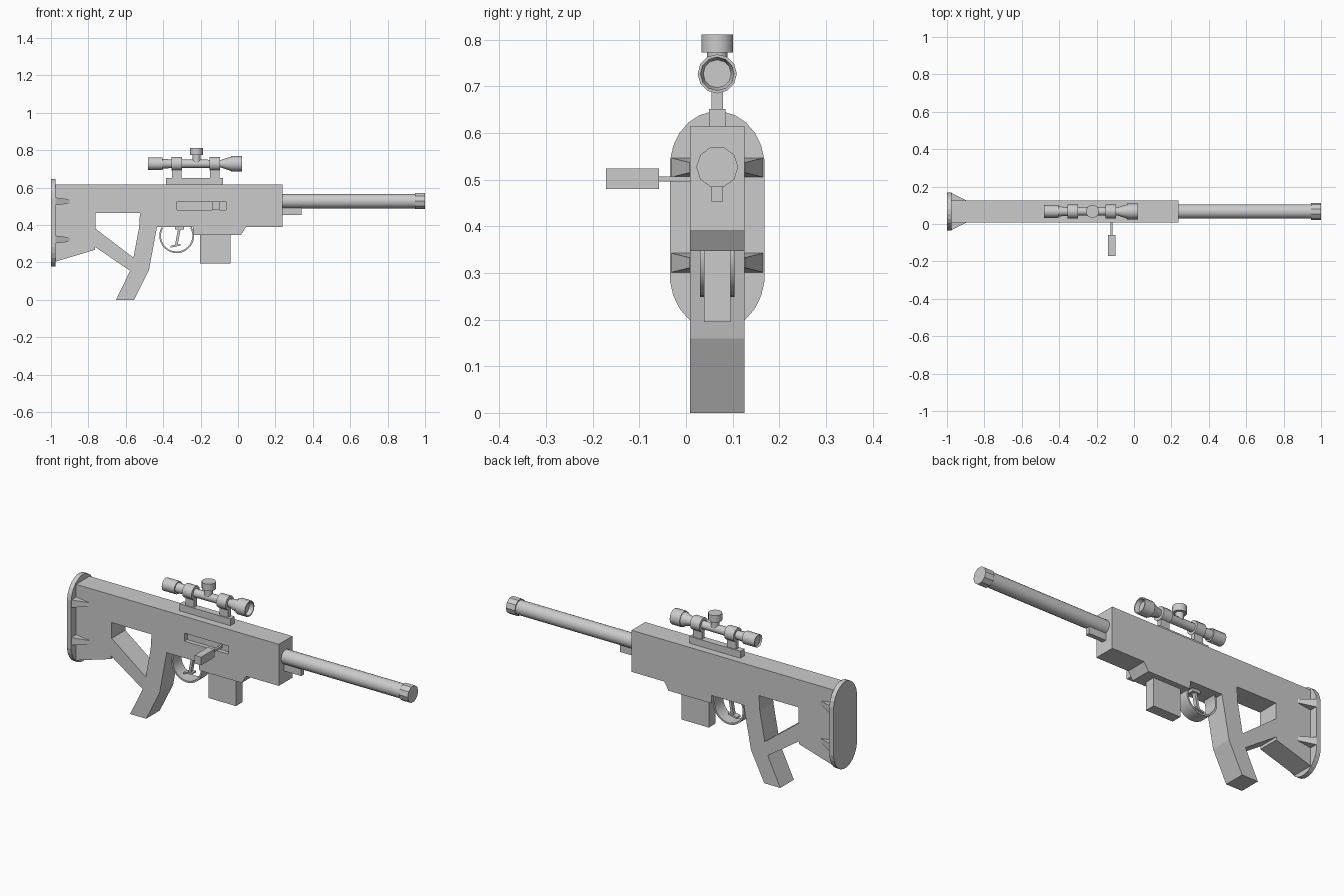
import bpy, bmesh, math
from mathutils import Vector

if "Cube" in bpy.data.objects:
    bpy.data.objects.remove(bpy.data.objects["Cube"])

CY = 0.067  # centre plane of the model


def finish(name, bm, smooth=False):
    bmesh.ops.recalc_face_normals(bm, faces=bm.faces)
    me = bpy.data.meshes.new(name)
    bm.to_mesh(me)
    bm.free()
    ob = bpy.data.objects.new(name, me)
    bpy.context.collection.objects.link(ob)
    if smooth:
        bpy.ops.object.select_all(action='DESELECT')
        bpy.context.view_layer.objects.active = ob
        ob.select_set(True)
        bpy.ops.object.shade_smooth_by_angle(angle=math.radians(40))
    return ob


def loft(name, rings, smooth=False, closed=False):
    """Join rings of equal point count; cap the ends unless closed."""
    bm = bmesh.new()
    vs = [[bm.verts.new(p) for p in r] for r in rings]
    n = len(vs[0])
    for a, b in zip(vs, vs[1:] + (vs[:1] if closed else [])):
        for i in range(n):
            j = (i + 1) % n
            bm.faces.new((a[i], a[j], b[j], b[i]))
    if not closed:
        bm.faces.new(vs[0])
        bm.faces.new(vs[-1])
    return finish(name, bm, smooth)


def prism(name, pts, y0, y1):
    """Side profile in x and z, extruded along y."""
    return loft(name, [[(x, y, z) for x, z in pts] for y in (y0, y1)])


def box(name, x0, x1, y0, y1, z0, z1):
    return prism(name, [(x0, z0), (x1, z0), (x1, z1), (x0, z1)], y0, y1)


def lathe(name, prof, z, n, smooth=True):
    """Revolve (x, radius) pairs about a line along x at height z."""
    ang = [2 * math.pi * i / n for i in range(n)]
    return loft(name, [[(x, CY + r * math.cos(a), z + r * math.sin(a)) for a in ang]
                       for x, r in prof], smooth)


def cut(ob, cutter):
    m = ob.modifiers.new("cut", 'BOOLEAN')
    m.operation, m.solver, m.object = 'DIFFERENCE', 'EXACT', cutter
    bpy.context.view_layer.objects.active = ob
    bpy.ops.object.modifier_apply(modifier=m.name)
    bpy.data.objects.remove(cutter)


# Body, stock and grip in one profile
body = prism("body", [
    (-0.978, 0.615), (0.238, 0.615), (0.238, 0.39), (0.043, 0.39), (0.016, 0.347),
    (-0.238, 0.347), (-0.24, 0.39), (-0.433, 0.39), (-0.476, 0.16), (-0.556, 0),
    (-0.652, 0), (-0.577, 0.155), (-0.765, 0.283), (-0.765, 0.267), (-0.978, 0.203)],
    CY - 0.058, CY + 0.058)
cut(body, prism("stock_hole", [
    (-0.762, 0.465), (-0.524, 0.465), (-0.529, 0.385), (-0.559, 0.225), (-0.762, 0.38)],
    -0.2, 0.3))
cut(body, box("bolt_slot", -0.326, -0.064, -0.05, CY - 0.035, 0.481, 0.524))

# Butt plate with rounded ends
plate = []
for i in range(24):
    a = 2 * math.pi * (i + 0.5) / 24
    zc = 0.115 if math.sin(a) > 0 else -0.115
    plate.append((CY + 0.102 * math.cos(a), 0.412 + zc + 0.12 * math.sin(a)))
loft("butt_plate", [[(x, y, z) for y, z in plate] for x in (-1.0, -0.975)])

# Tapered ribs bracing the butt plate
for side in (-1, 1):
    for zc in (0.526, 0.322):
        rings = []
        for x, out, h in ((-0.978, 0.1, 0.021), (-0.897, 0.06, 0.011)):
            rings.append([(x, CY + side * y, zc + z) for y, z in
                          ((0.05, -h), (out, -h), (out, h), (0.05, h))])
        loft("stock_rib", rings)

# Barrel, muzzle and the lug below
lathe("barrel", [(0.2, 0.038), (0.96, 0.038)], 0.527, 20)
lathe("muzzle", [(0.947, 0.045), (1.0, 0.045)], 0.527, 10, False)
box("barrel_lug", 0.22, 0.34, CY - 0.012, CY + 0.012, 0.453, 0.5)

# Magazine
box("magazine", -0.203, -0.04, CY - 0.028, CY + 0.028, 0.195, 0.36)

# Trigger guard: flat band bent in an arc
band = []
for i in range(21):
    a = math.radians(150 + 240 * i / 20)
    band.append([(-0.328 + r * math.cos(a), CY + y, 0.342 + r * math.sin(a))
                 for r, y in ((0.084, -0.037), (0.093, -0.037), (0.093, 0.037), (0.084, 0.037))])
loft("trigger_guard", band, True)

# Trigger with top and foot bars
prism("trigger", [(-0.318, 0.392), (-0.304, 0.392), (-0.324, 0.288), (-0.338, 0.288)],
      CY - 0.01, CY + 0.01)
prism("trigger_foot", [(-0.362, 0.278), (-0.308, 0.29), (-0.308, 0.298), (-0.362, 0.288)],
      CY - 0.016, CY + 0.016)
box("trigger_top", -0.338, -0.29, CY - 0.016, CY + 0.016, 0.375, 0.392)

# Bolt handle
box("bolt_shaft", -0.126, -0.114, -0.06, CY - 0.03, 0.496, 0.507)
box("bolt_knob", -0.14, -0.1, -0.172, -0.058, 0.48, 0.524)

# Scope rail and mounts
box("scope_rail", -0.385, -0.08, CY - 0.018, CY + 0.018, 0.61, 0.652)
for x in (-0.328, -0.124):
    box("scope_post", x - 0.026, x + 0.026, CY - 0.012, CY + 0.012, 0.645, 0.71)
    lathe("scope_ring", [(x - 0.028, 0.037), (x + 0.028, 0.037)], 0.727, 12)

# Scope tube with eyepiece and hollow front bell
lathe("scope_tube", [
    (-0.472, 0.028), (-0.48, 0.034), (-0.405, 0.034), (-0.405, 0.027), (-0.36, 0.023),
    (-0.09, 0.021), (-0.037, 0.038), (-0.037, 0.042), (0.022, 0.042), (0.022, 0.036),
    (0.0, 0.03)], 0.727, 12)

# Adjustment knob on top
ang = [2 * math.pi * i / 14 for i in range(14)]
loft("scope_knob", [[(-0.222 + r * math.cos(a), CY + r * math.sin(a), z) for a in ang]
                    for r, z in ((0.022, 0.735), (0.022, 0.773), (0.035, 0.773), (0.035, 0.811))], True)
